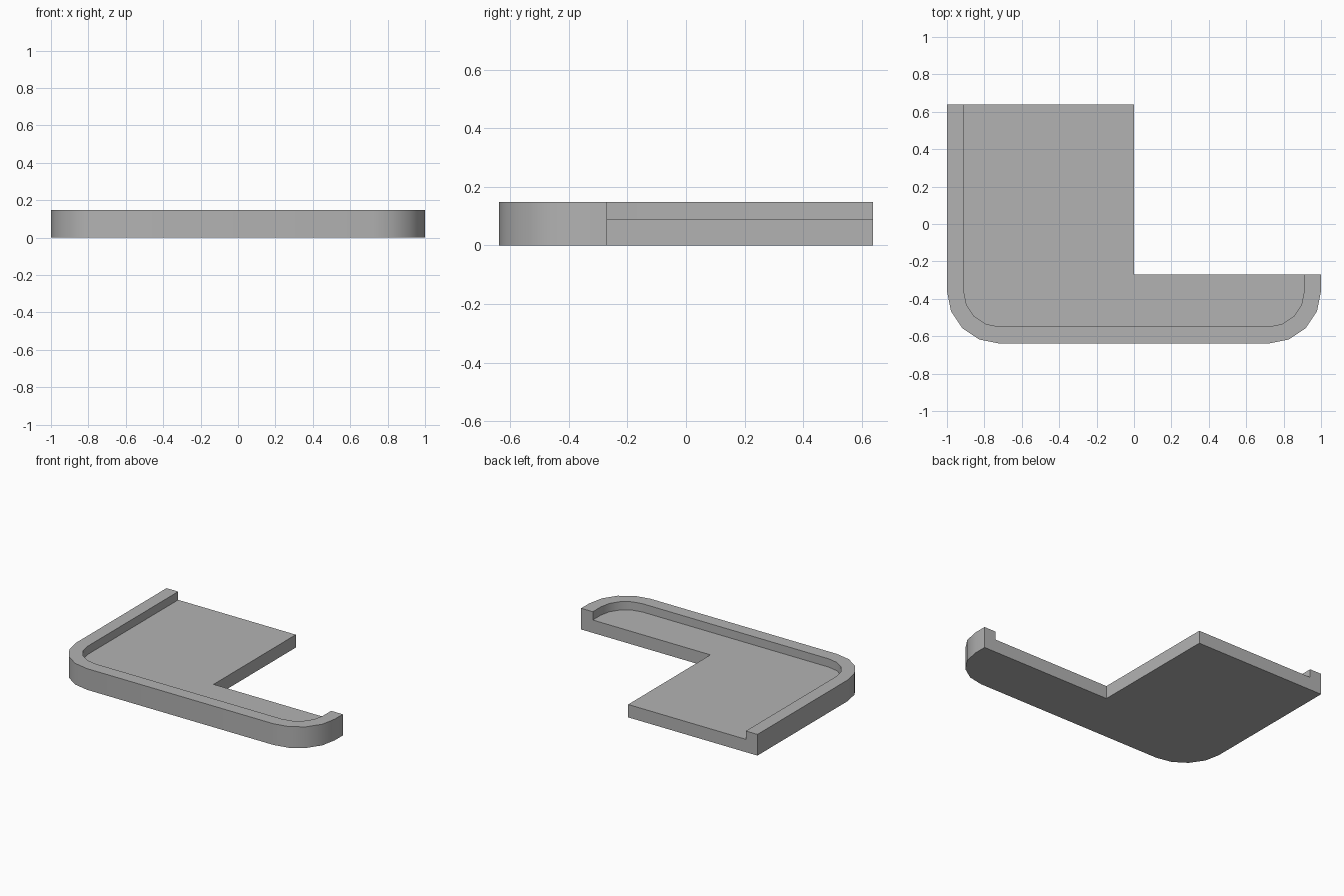
import bpy, bmesh
from math import sin, cos, radians

if "Cube" in bpy.data.objects:
    bpy.data.objects.remove(bpy.data.objects["Cube"])

HALF_X, HALF_Y = 1.0, 0.639
STEP_Y = -0.27                 # back edge of the short leg
RADIUS, RIM = 0.28, 0.09
FLOOR_Z, TOP_Z = 0.09, 0.148


def edge_path(inset):
    """Left edge, two rounded front corners and right edge, moved inwards."""
    r = RADIUS - inset
    cx, cy = HALF_X - RADIUS, -HALF_Y + RADIUS
    pts = [(-HALF_X + inset, HALF_Y)]
    for side, start in ((-1, 180), (1, 270)):
        for i in range(5):
            a = radians(start + 22.5 * i)
            pts.append((side * cx + r * cos(a), cy + r * sin(a)))
    pts.append((HALF_X - inset, STEP_Y))
    return pts


bm = bmesh.new()


def add_verts(pts, z):
    return [bm.verts.new((x, y, z)) for x, y in pts]


def strip(a, b):
    for i in range(len(a) - 1):
        bm.faces.new((a[i], a[i + 1], b[i + 1], b[i]))


outer, inner = edge_path(0), edge_path(RIM)
notch = [(0, STEP_Y), (0, HALF_Y)]
base = add_verts(outer, 0)
rim_out = add_verts(outer, TOP_Z)
rim_in = add_verts(inner, TOP_Z)
floor = add_verts(inner, FLOOR_Z)
notch_low = add_verts(notch, 0)
notch_high = add_verts(notch, FLOOR_Z)

# Outer wall, rim top and inner wall
strip(base, rim_out)
strip(rim_out, rim_in)
strip(rim_in, floor)

# Underside, tray floor and notch wall
bm.faces.new(base + notch_low)
bm.faces.new(floor + notch_high)
strip(notch_low, notch_high)

# Stepped cut ends
for end, corner in ((-1, 0), (0, 1)):
    bm.faces.new((base[end], rim_out[end], rim_in[end], floor[end],
                  notch_high[corner], notch_low[corner]))

bmesh.ops.recalc_face_normals(bm, faces=bm.faces[:])
mesh = bpy.data.meshes.new("rimmed_corner_tray")
bm.to_mesh(mesh)
bm.free()
tray = bpy.data.objects.new("rimmed_corner_tray", mesh)
bpy.context.collection.objects.link(tray)

# Darker grey finish
grey = bpy.data.materials.new("dark_grey")
grey.diffuse_color = (0.45, 0.45, 0.45, 1)
grey.use_nodes = True
grey.node_tree.nodes["Principled BSDF"].inputs["Base Color"].default_value = grey.diffuse_color
mesh.materials.append(grey)

# Smooth the rounded corners, keep the square edges sharp
bpy.context.view_layer.objects.active = tray
tray.select_set(True)
bpy.ops.object.shade_smooth_by_angle(angle=radians(30))
